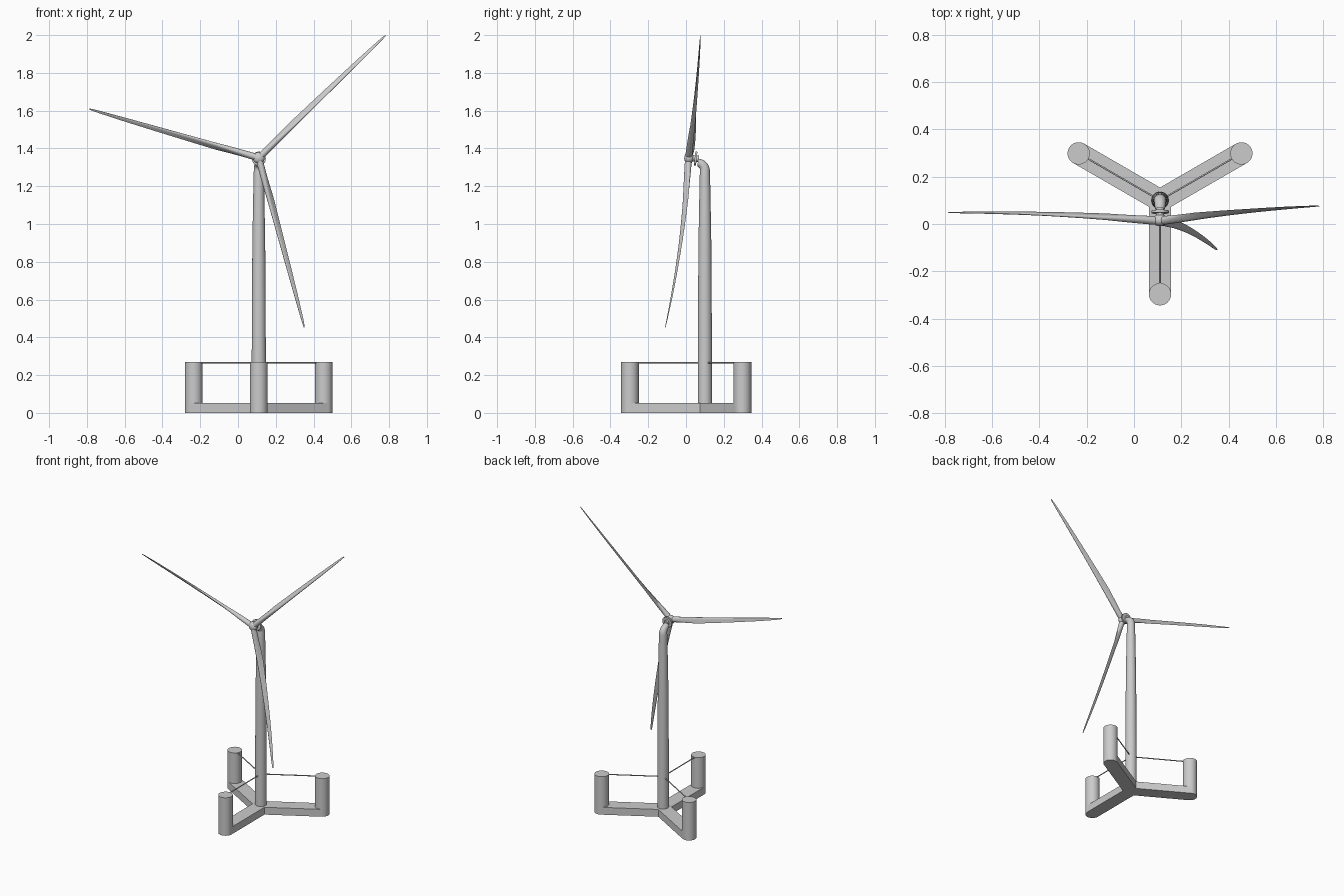
import bpy, bmesh, math
from mathutils import Vector

if "Cube" in bpy.data.objects:
    bpy.data.objects.remove(bpy.data.objects["Cube"])

CX, CY = 0.11, 0.10          # tower axis
ARM, COL_R, COL_H = 0.397, 0.047, 0.27
PON_W, PON_H = 0.094, 0.052
HUB = Vector((CX, 0.013, 1.35))
Y = Vector((0, 1, 0))
ARMS = [math.radians(a) for a in (-90, 30, 150)]


def finish(name, bm):
    bmesh.ops.recalc_face_normals(bm, faces=bm.faces[:])
    me = bpy.data.meshes.new(name)
    bm.to_mesh(me)
    bm.free()
    ob = bpy.data.objects.new(name, me)
    bpy.context.collection.objects.link(ob)
    bpy.context.view_layer.objects.active = ob
    ob.select_set(True)
    bpy.ops.object.shade_smooth_by_angle(angle=math.radians(35))
    ob.select_set(False)
    return ob


def loft(name, rings):
    """Skin a closed tube through rings of points, with capped ends."""
    bm = bmesh.new()
    vs = [[bm.verts.new(p) for p in r] for r in rings]
    n = len(vs[0])
    for a, b in zip(vs, vs[1:]):
        for i in range(n):
            j = (i + 1) % n
            bm.faces.new((a[i], a[j], b[j], b[i]))
    bm.faces.new(vs[0])
    bm.faces.new(vs[-1])
    return finish(name, bm)


def ring(c, axis, r, n=32):
    axis = Vector(axis).normalized()
    u = axis.orthogonal().normalized() if abs(axis.x) > 1e-4 else Vector((1, 0, 0))
    v = axis.cross(u)
    return [Vector(c) + r * (math.cos(t) * u + math.sin(t) * v)
            for t in (2 * math.pi * i / n for i in range(n))]


def lathe(name, origin, axis, profile, n=32):
    """Profile is a list of (distance along axis, radius)."""
    axis = Vector(axis).normalized()
    return loft(name, [ring(Vector(origin) + axis * d, axis, r, n) for d, r in profile])


def lerp_table(t, table):
    for (t0, a), (t1, b) in zip(table, table[1:]):
        if t <= t1:
            return a + (b - a) * (t - t0) / (t1 - t0)
    return table[-1][1]


# Three-armed pontoon base
bm = bmesh.new()
pts = []
for a in ARMS:
    d = Vector((math.cos(a), math.sin(a), 0))
    s = Vector((-d.y, d.x, 0)) * PON_W / 2
    end = Vector((CX, CY, 0)) + d * ARM
    k = a + math.radians(60)
    inner = Vector((math.cos(k), math.sin(k), 0)) * (PON_W / 2 / math.sin(math.radians(60)))
    pts += [end - s, end + s, Vector((CX, CY, 0)) + inner]
face = bm.faces.new([bm.verts.new(p) for p in pts])
top = bmesh.ops.extrude_face_region(bm, geom=[face])
bmesh.ops.translate(bm, vec=(0, 0, PON_H),
                    verts=[g for g in top["geom"] if isinstance(g, bmesh.types.BMVert)])
if face.is_valid is False or not any(f.calc_center_median().z < 1e-6 for f in bm.faces):
    bm.faces.new([v for v in bm.verts if v.co.z < 1e-6])
finish("pontoon_base", bm)

# Outer columns and the thin struts tying them to the tower
for i, a in enumerate(ARMS):
    d = Vector((math.cos(a), math.sin(a), 0))
    lathe(f"outer_column_{i + 1}", Vector((CX, CY, 0)) + d * ARM, (0, 0, 1),
          [(0, COL_R), (COL_H, COL_R)])
    lathe(f"strut_{i + 1}", (CX, CY, 0.266), d, [(0.02, 0.0036), (ARM - 0.03, 0.0036)], 12)

# Tapered tower bending forward into the nacelle elbow
rings = [ring((CX, CY, z), (0, 0, 1), r) for z, r in
         ((0.0, 0.0375), (0.27, 0.0375), (0.6, 0.036), (0.9, 0.034), (1.15, 0.0295), (1.25, 0.0275))]
for i in range(9):
    t = math.radians(i * 10.5)
    R = 0.042
    c = (CX, CY - R + R * math.cos(t), 1.283 + R * math.sin(t))
    rings.append(ring(c, (0, -math.sin(t), math.cos(t)), 0.0265 - 0.0007 * i))
loft("tower", rings)

# Shaft, generator flange and hub along the tilted rotor axis
AX = Vector((0, -1, 0.105)).normalized()
lathe("shaft", HUB, AX, [(-0.055, 0.017), (0.0, 0.017)])
lathe("generator_flange", HUB, AX, [(-0.044, 0.022), (-0.044, 0.037), (-0.033, 0.037), (-0.033, 0.022)])
lathe("hub", HUB, AX, [(-0.024, 0.018), (-0.02, 0.024), (-0.01, 0.029), (0.0, 0.031),
                       (0.01, 0.028), (0.018, 0.019), (0.022, 0.006)])

# Blade tables over span: chord, thickness ratio, pitch angle
CHORD = [(0, .036), (.08, .037), (.24, .042), (.5, .033), (.8, .022), (.96, .013), (1, .006)]
THICK = [(0, 1), (.06, .97), (.25, .42), (.5, .30), (1, .21)]
PITCH = [(0, 42), (.25, 35), (.6, 27), (1, 22)]
# Each blade: tip offset from the hub in x and z, then linear and quadratic bend in y
BLADES = [((0.672, 0.648), (0.088, -0.025)),
          ((-0.897, 0.26), (0.075, -0.040)),
          ((0.24, -0.898), (-0.047, -0.076))]
for i, ((dx, dz), (a, b)) in enumerate(BLADES):
    span = Vector((dx, 0, dz))
    turn = Vector((dz, 0, -dx)).normalized()      # direction of rotation
    rings = []
    for k in range(33):
        t = 0.018 + 0.982 * k / 32
        c, th = lerp_table(t, CHORD), lerp_table(t, THICK)
        p = math.radians(lerp_table(t, PITCH))
        lead = turn * math.cos(p) - Y * math.sin(p)
        norm = span.normalized().cross(lead)
        foil = min(1, max(0, (t - 0.03) / 0.2))   # round root to aerofoil
        centre = HUB + span * t + Y * (a * t + b * t * t) - lead * c * 0.13 * foil
        loop = []
        for j in range(24):
            w = 2 * math.pi * j / 24
            x = math.cos(w)
            y = math.sin(w) * th * (1 + 0.75 * foil * x - 0.15 * foil * (1 - x * x))
            loop.append(centre + lead * x * c / 2 + norm * y * c / 2)
        rings.append(loop)
    loft(f"blade_{i + 1}", rings)
